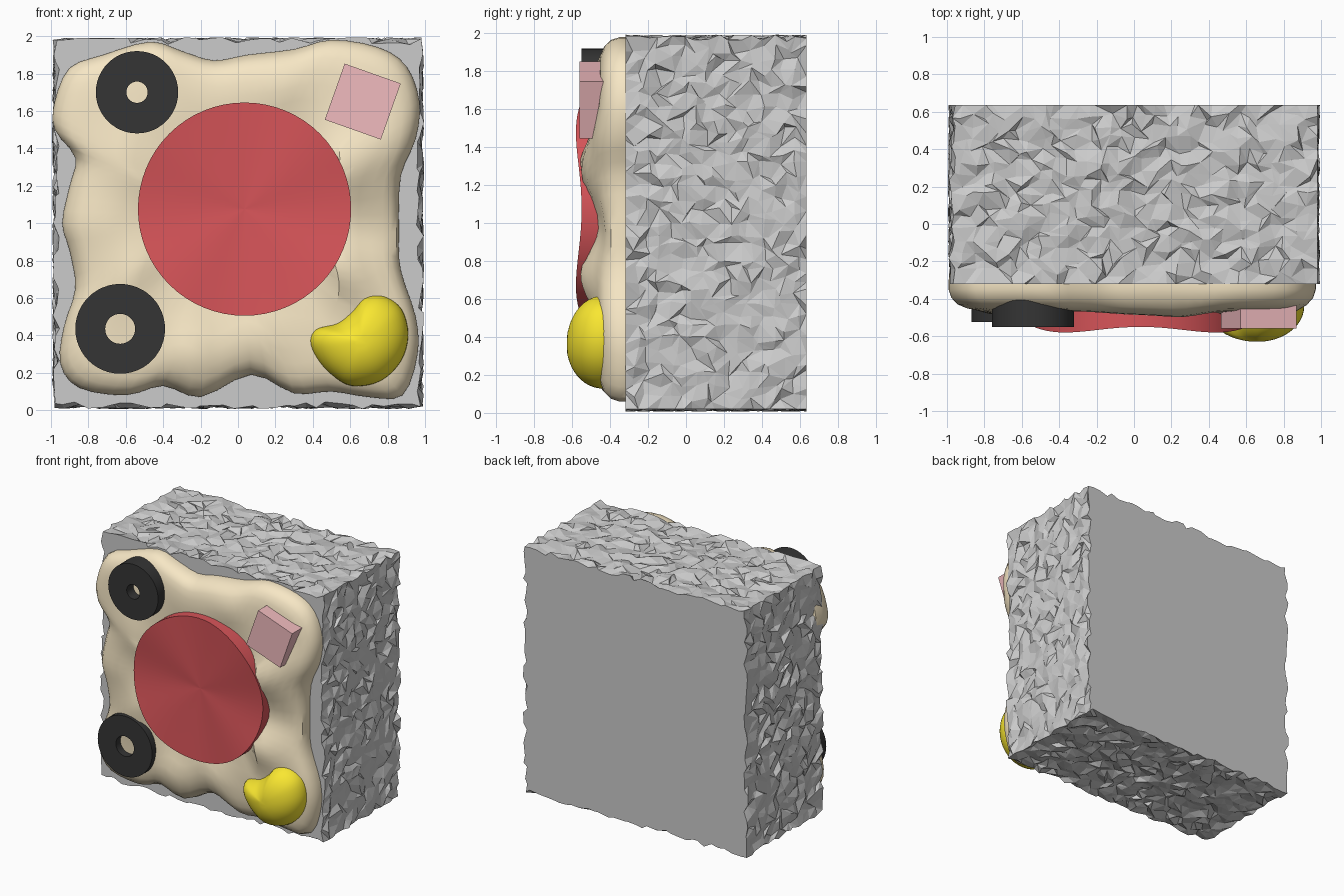
import bpy, bmesh, math, random
from mathutils import Vector

if "Cube" in bpy.data.objects:
    bpy.data.objects.remove(bpy.data.objects["Cube"])

random.seed(4)

def paint(ob, name, rgb):
    m = bpy.data.materials.new(name)
    m.diffuse_color = (*rgb, 1)
    m.use_nodes = True
    m.node_tree.nodes["Principled BSDF"].inputs["Base Color"].default_value = m.diffuse_color
    ob.data.materials.append(m)

def loft(name, rings, color=None, smooth=None, closed=False, tri=False):
    """Skin a list of equal-length vertex rings; cap the ends unless closed."""
    bm = bmesh.new()
    rows = [[bm.verts.new(p) for p in r] for r in rings]
    n = len(rows[0])
    pairs = list(zip(rows, rows[1:])) + ([(rows[-1], rows[0])] if closed else [])
    for a, b in pairs:
        for i in range(n):
            j = (i + 1) % n
            if tri and random.random() < 0.5:
                bm.faces.new((a[i], a[j], b[j]))
                bm.faces.new((a[i], b[j], b[i]))
            elif tri:
                bm.faces.new((a[i], a[j], b[i]))
                bm.faces.new((a[j], b[j], b[i]))
            else:
                bm.faces.new((a[i], a[j], b[j], b[i]))
    if not closed:
        bm.faces.new(rows[0])
        bm.faces.new(rows[-1])
    bmesh.ops.recalc_face_normals(bm, faces=bm.faces)
    me = bpy.data.meshes.new(name)
    bm.to_mesh(me)
    bm.free()
    ob = bpy.data.objects.new(name, me)
    bpy.context.collection.objects.link(ob)
    if color:
        paint(ob, name + "_color", color)
    if smooth:
        bpy.context.view_layer.objects.active = ob
        ob.select_set(True)
        bpy.ops.object.shade_smooth_by_angle(angle=math.radians(smooth))
        ob.select_set(False)
    return ob

def spline(pts, k):
    """Closed Catmull-Rom curve through 2D points, k samples per span."""
    out, n = [], len(pts)
    for i in range(n):
        a, b, c, d = (Vector(pts[(i + o) % n]) for o in (-1, 0, 1, 2))
        for s in range(k):
            t = s / k
            out.append(0.5 * (2 * b + (c - a) * t + (2 * a - 5 * b + 4 * c - d) * t * t
                              + (3 * b - a - 3 * c + d) * t ** 3))
    return out

# Rough stone block: jagged sides, flat front and back
HALF, FRONT, BACK, N, ROWS = 0.98, -0.32, 0.635, 32, 16
cell = 2 * HALF / N
sides = [((-1, -1), (1, 0)), ((1, -1), (0, 1)), ((1, 1), (-1, 0)), ((-1, 1), (0, -1))]
rings = []
for r in range(ROWS + 1):
    ring = []
    for corner, d in sides:
        for i in range(N):
            slide = random.uniform(-0.42, 0.42) * cell if i else 0
            out = random.uniform(-0.026, 0.014)
            t = i * cell + slide
            x = corner[0] * HALF + d[0] * t + d[1] * out
            z = corner[1] * HALF + d[1] * t - d[0] * out
            y = FRONT + (BACK - FRONT) * r / ROWS
            if 0 < r < ROWS:
                y += random.uniform(-0.025, 0.025)
            ring.append((x, y, 1 + z))
    rings.append(ring)
loft("stone_block", rings, tri=True)

# Lumpy dough slab on the front
outline = spline([(-.9, 1.83), (-.72, 1.9), (-.47, 1.97), (-.3, 1.92), (-.13, 1.87),
    (.05, 1.9), (.3, 1.93), (.5, 1.98), (.75, 1.94), (.9, 1.84), (.97, 1.65), (.95, 1.45),
    (.87, 1.25), (.86, .95), (.87, .75), (.95, .5), (.96, .3), (.88, .08), (.7, .07),
    (.5, .1), (.3, .09), (.07, .19), (-.2, .07), (-.4, .13), (-.6, .08), (-.85, .12),
    (-.95, .25), (-.93, .45), (-.87, .65), (-.9, .85), (-.94, 1.0), (-.9, 1.2),
    (-.87, 1.35), (-.98, 1.5), (-.98, 1.65)], 3)
# bumps on the dough: x, z, height, radius
BUMPS = [(.55, 1.3, .1, .18), (.5, .72, .1, .17), (-.55, 1.32, .05, .2), (-.5, .72, .05, .2),
         (.72, .95, -.03, .15), (-.72, 1.0, .02, .15), (.1, .38, .04, .15), (-.25, .3, .05, .15),
         (0, 1.72, .02, .2), (.25, 1.75, .03, .15), (.8, 1.45, .02, .12)]
CENTRE = Vector((0, 1.03))
rings = []
for s, y in [(.95, -.2), (.99, -.24), (1, -.3), (1, -.35), (.985, -.395), (.95, -.43),
             (.9, -.45), (.83, -.46), (.75, -.465), (.66, -.465), (.56, -.46), (.4, -.45),
             (.15, -.45)]:
    ring = []
    for p in outline:
        q = CENTRE + (p - CENTRE) * s
        lift = sum(h * math.exp(-((q.x - bx) ** 2 + (q.y - bz) ** 2) / (w * w))
                   for bx, bz, h, w in BUMPS) if y < -.4 and s > .45 else 0
        ring.append((q.x, y - lift, q.y))
    rings.append(ring)
loft("dough_slab", rings, (.93, .80, .56), 35)

# Warped red slice with a dished centre
def slice_ring(scale, y, warp):
    return [(.035 + .57 * scale * math.cos(a), y + warp * math.cos(4 * a),
             1.075 + .57 * scale * math.sin(a))
            for a in (2 * math.pi * i / 64 for i in range(64))]
loft("red_slice", [slice_ring(1, -.43, 0), slice_ring(1, -.565, .015),
                   slice_ring(.01, -.525, 0)], (.68, .09, .1), 30)

# Black rings
def black_ring(name, x, z, outer, inner, y0, y1):
    rings = [[(x + r * math.cos(a), y, z + r * math.sin(a))
              for a in (2 * math.pi * i / 48 for i in range(48))]
             for r, y in ((outer, y0), (outer, y1), (inner, y1), (inner, y0))]
    loft(name, rings, (.035, .035, .035), 30, closed=True)
black_ring("upper_black_ring", -.54, 1.70, .22, .057, -.55, -.40)
black_ring("lower_black_ring", -.63, .435, .24, .08, -.525, -.38)

# Pink cube
bpy.ops.mesh.primitive_cube_add(size=1, location=(.667, -.48, 1.65),
                                rotation=(0, math.radians(19.5), 0))
cube = bpy.context.object
cube.name = "pink_cube"
cube.scale = (.318, .16, .318)
paint(cube, "pink", (.88, .5, .52))

# Yellow bean-shaped chunk
bean = spline([(.91, .40), (.875, .54), (.78, .61), (.68, .605), (.61, .53), (.53, .465),
               (.42, .435), (.385, .37), (.42, .28), (.50, .19), (.61, .13), (.76, .155),
               (.87, .26)], 4)
mid = Vector((.66, .36))
rings = []
for i in range(1, 24):
    a = math.pi * i / 24
    c = mid
    rings.append([(c.x + (p.x - c.x) * math.sin(a), -.44 - .19 * math.cos(a),
                   c.y + (p.y - c.y) * math.sin(a)) for p in bean])
loft("yellow_chunk", rings, (.95, .80, .03), 40)
